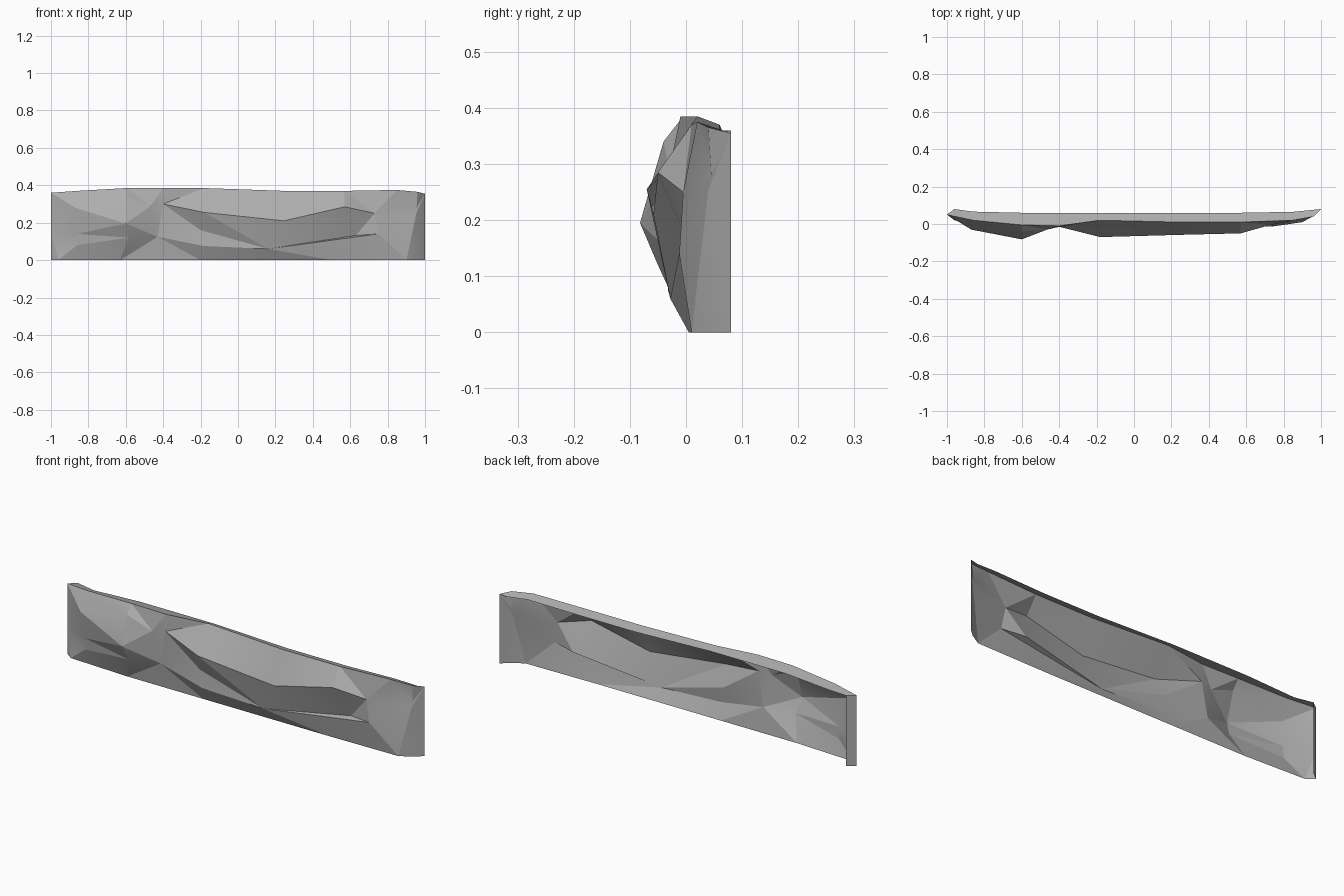
import bpy
import bmesh
import math
from mathutils import Vector
from mathutils.geometry import delaunay_2d_cdt

cube = bpy.data.objects.get("Cube")
if cube:
    bpy.data.objects.remove(cube, do_unlink=True)

# One stone colour
stone = bpy.data.materials.new("grey_stone")
stone.use_nodes = True
stone.diffuse_color = (0.42, 0.42, 0.42, 1)
shader = next(n for n in stone.node_tree.nodes if n.type == 'BSDF_PRINCIPLED')
shader.inputs["Base Color"].default_value = stone.diffuse_color
shader.inputs["Roughness"].default_value = 0.9


def make_object(name, verts, faces):
    """Create a stone sheet with crisp facets."""
    mesh = bpy.data.meshes.new(name)
    mesh.from_pydata(verts, [], faces)
    mesh.materials.append(stone)
    obj = bpy.data.objects.new(name, mesh)
    bpy.context.collection.objects.link(obj)
    bpy.ops.object.select_all(action='DESELECT')
    obj.select_set(True)
    bpy.context.view_layer.objects.active = obj
    bpy.ops.object.shade_smooth_by_angle(angle=math.radians(14))
    return obj


def place(point):
    """Turn (across, up, depth) in hundredths into a position."""
    across, up, depth = point
    return Vector((across, depth, up)) / 100


# Outline of the rock face: foot, right end, ridge, left end
foot = [(-100, 0, 5), (-96, 0, 2), (-63, 0, .5), (-20, 0, .5),
        (16, 0, .5), (50, 0, .5), (90, 0, 1), (96, 0, 4.5), (100, 0, 8)]
ridge = [(-100, 36, 5), (-86, 37, 2), (-60, 38.5, -.5), (-40, 38.5, -1),
         (-18, 38.5, 2), (25, 37, 1), (57, 37, 1), (85, 37.5, 2),
         (96, 36.5, 4), (100, 35.5, 8)]
outline = foot + ridge[::-1] + [(-100, 14, 5)]

# Creases running over the rock face
creases = {
    "left_bulge": [(-87, 28, -3), (-60, 19.5, -8.2), (-58.5, 12, -5),
                   (-43, 12.5, -1), (-46.5, 29, -3), (-60, 19.5, -8.2)],
    "left_brow": [(-86, 37, 2), (-60, 34, -4), (-46.5, 29, -3), (-40, 30, -1.5)],
    "left_hollow": [(-87, 28, -3), (-86, 14, -1), (-86, 8, -.5), (-96, 0, 2)],
    "main_crest": [(-40, 30, -1.5), (-18, 25.5, -7), (24.5, 21, -5.8), (57, 28.5, -5)],
    "lower_dip": [(-43, 12.5, -1), (-20, 16, -2.2), (-18, 7.5, -3.2), (16, 6, -2.8)],
    "ledge": [(16, 6, -2.8), (75, 14, -1.2), (73, 25, -.5), (63, 13.2, 1.5), (75, 14, -1.2)],
    "notch_back": [(16, 6, -2.8), (63, 13.2, 1.5), (57, 28.5, -5), (73, 25, -.5)],
    "right_shelf": [(73, 25, -.5), (95.5, 25.5, 4), (96, 0, 4.5)],
    "shelf_back": [(73, 25, -.5), (95.5, 28, 4.5), (96, 36.5, 4)],
    "upper_slope": [(25, 37, 1), (25, 30, -2), (24.5, 21, -5.8)],
}

# Rock face: triangulate the creases inside the outline
points = list(outline)
edges = []
for line in creases.values():
    for a, b in zip(line, line[1:]):
        for p in (a, b):
            if p not in points:
                points.append(p)
        edges.append((points.index(a), points.index(b)))
flat = [Vector(p[:2]) for p in points]
border = list(range(len(outline)))
flat_verts, _, faces, origins, _, _ = delaunay_2d_cdt(flat, edges, [border], 1, 0.01)
depths = [points[o[0]][2] if o else 0 for o in origins]
make_object("rock_face",
            [place((v.x, v.y, d)) for v, d in zip(flat_verts, depths)], faces)

# Top strip: from the ridge back to the rear edge
back = [(x, z - 1.5, 6 + max(0, abs(x) - 80) * .1) for x, z, _ in ridge]
back[0] = (-96, 36, 8)
back[-1] = ridge[-1]
n = len(ridge)
strip = [(i, i + 1, n + i + 1, n + i) for i in range(n - 2)]
strip.append((n - 2, n - 1, 2 * n - 2))
make_object("top_strip", [place(p) for p in ridge + back], strip)

# Left end: narrow face turning towards the rear
corner = [(-100, 0, 5), (-100, 36, 5), (-96, 36, 8), (-96, 0, 8)]
make_object("left_end_return", [place(p) for p in corner], [(0, 1, 2, 3)])
